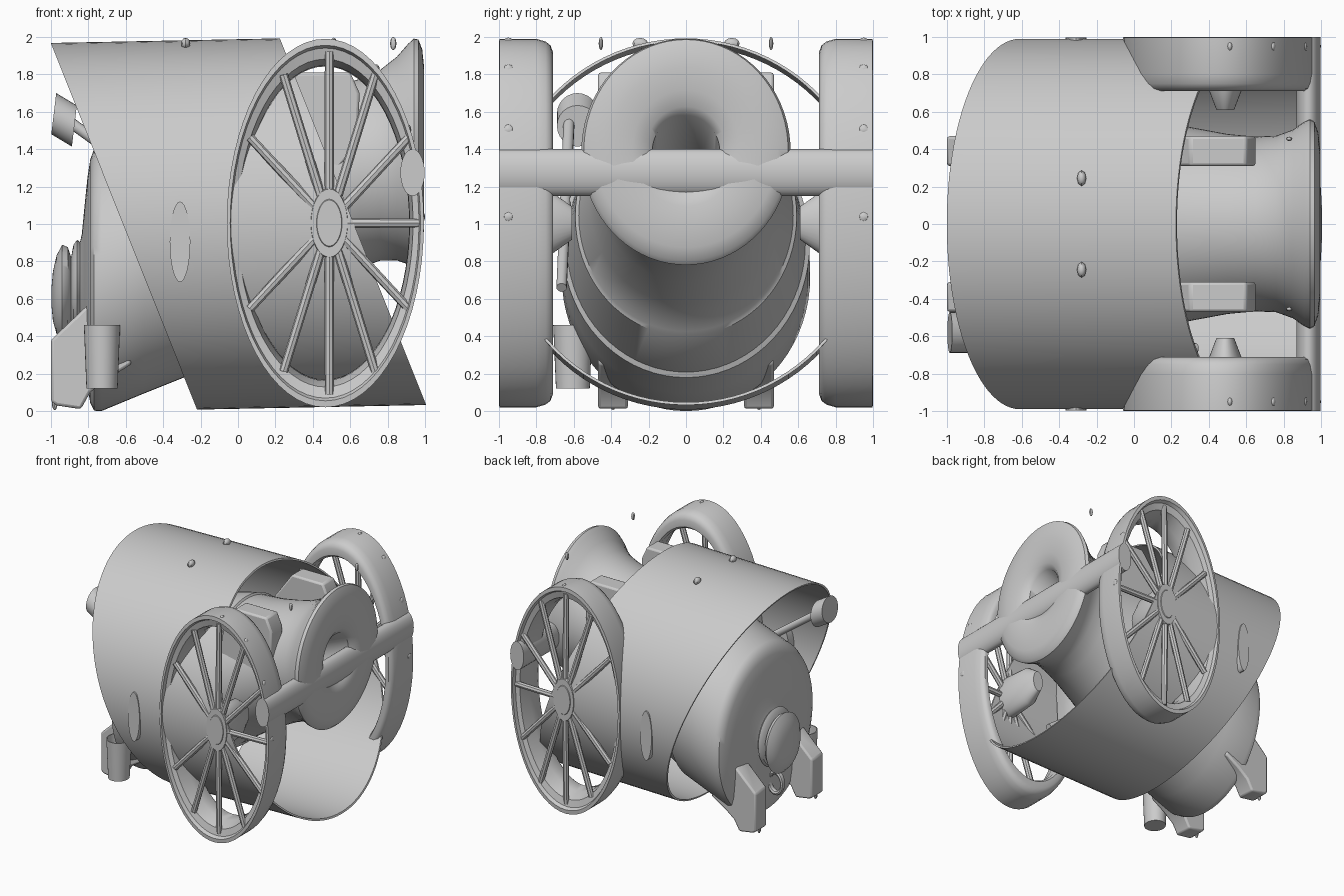
import bpy, bmesh, math
from mathutils import Vector

if "Cube" in bpy.data.objects:
    bpy.data.objects.remove(bpy.data.objects["Cube"])

grey = bpy.data.materials.new("plain grey")
grey.use_nodes = True
grey.diffuse_color = (0.6, 0.6, 0.6, 1)
grey.node_tree.nodes["Principled BSDF"].inputs["Base Color"].default_value = (0.6, 0.6, 0.6, 1)


def finish(name, bm, angle=40):
    bmesh.ops.recalc_face_normals(bm, faces=bm.faces[:])
    mesh = bpy.data.meshes.new(name)
    bm.to_mesh(mesh)
    bm.free()
    mesh.materials.append(grey)
    obj = bpy.data.objects.new(name, mesh)
    bpy.context.collection.objects.link(obj)
    bpy.ops.object.select_all(action='DESELECT')
    obj.select_set(True)
    bpy.context.view_layer.objects.active = obj
    bpy.ops.object.shade_smooth_by_angle(angle=math.radians(angle))
    return obj


def lathe(name, profile, place, sides=64, closed=False):
    """Spin (along, radius) pairs; place maps (along, u, v) to a point."""
    bm = bmesh.new()
    rings = []
    for a, r in profile:
        ring = []
        for i in range(sides):
            t = math.tau * i / sides
            ring.append(bm.verts.new(place(a, r * math.cos(t), r * math.sin(t))))
        rings.append(ring)
    pairs = list(zip(rings, rings[1:]))
    if closed:
        pairs.append((rings[-1], rings[0]))
    for p, q in pairs:
        for i in range(sides):
            j = (i + 1) % sides
            bm.faces.new((p[i], p[j], q[j], q[i]))
    if not closed:
        bm.faces.new(rings[0])
        bm.faces.new(rings[-1])
    return finish(name, bm)


def rod(name, start, end, r0, r1, sides=12):
    start, end = Vector(start), Vector(end)
    d = (end - start).normalized()
    u = d.orthogonal().normalized()
    v = d.cross(u)
    lathe(name, [(0, r0), ((end - start).length, r1)],
          lambda a, p, q: start + d * a + u * p + v * q, sides)


def bolt(name, centre, size):
    bm = bmesh.new()
    bmesh.ops.create_uvsphere(bm, u_segments=8, v_segments=6, radius=1)
    for v in bm.verts:
        v.co = Vector(centre) + Vector([c * s for c, s in zip(v.co, size)])
    finish(name, bm)


def slab(name, outline, y0, thickness):
    bm = bmesh.new()
    face = bm.faces.new([bm.verts.new((x, y0, z)) for x, z in outline])
    out = bmesh.ops.extrude_face_region(bm, geom=[face])
    moved = [g for g in out["geom"] if isinstance(g, bmesh.types.BMVert)]
    bmesh.ops.translate(bm, verts=moved, vec=(0, thickness, 0))
    bevel = finish(name, bm).modifiers.new("soft edges", 'BEVEL')
    bevel.width = 0.015
    bevel.segments = 2


# Tilted barrel with knob, domed breech, stepped body, flared lip and hollow bore
barrel = [(-0.997, 0.05), (-0.99, 0.13), (-0.97, 0.21), (-0.94, 0.255), (-0.91, 0.23),
          (-0.892, 0.17), (-0.88, 0.23), (-0.86, 0.25), (-0.845, 0.23), (-0.835, 0.27),
          (-0.82, 0.42), (-0.805, 0.56), (-0.79, 0.65), (-0.77, 0.7), (-0.73, 0.718),
          (-0.5, 0.715), (-0.29, 0.715), (-0.28, 0.69), (0.08, 0.64), (0.09, 0.62),
          (0.3, 0.56), (0.5, 0.52), (0.65, 0.505), (0.76, 0.51), (0.85, 0.545), (0.91, 0.59),
          (0.94, 0.605), (0.965, 0.59), (0.985, 0.53), (0.995, 0.43), (0.99, 0.31),
          (0.97, 0.23), (0.94, 0.195), (0.45, 0.185)]
lathe("barrel", barrel, lambda a, u, v: (a, u * 0.925, 1.01 + 0.4 * a + v), 72)

# Thin open sleeve, cut at a slant at both ends
sleeve = [(-0.61, 0.99), (0, 0.99), (0.615, 0.99), (0.615, 0.975), (0, 0.975), (-0.61, 0.975)]
lathe("sleeve", sleeve, lambda a, u, v: (a - 0.395 * v, u, 1.0 + 0.02 * a + v * 0.99), 96, True)

# Axle bar across the front
lathe("axle", [(-1, 1), (1, 1)], lambda a, u, v: (0.933 + u * 0.065, a, 1.275 + v * 0.125), 32)

WX, WZ, RX, RZ = 0.467, 1.005, 0.527, 0.985
rim = [(0.998, 1.0), (1.0, 0.965), (0.97, 0.95), (0.955, 0.89), (0.85, 0.855), (0.74, 0.85),
       (0.715, 0.87), (0.712, 0.93), (0.725, 0.965), (0.75, 0.985), (0.8, 1.0)]
hub = [(0.61, 0.09), (0.72, 0.17), (0.98, 0.19), (0.995, 0.185), (0.995, 0.13), (1.0, 0.125)]

for side, s in (("left", 1), ("right", -1)):
    # Squashed wheel: rim, hub and spokes
    def on_wheel(a, u, v, s=s):
        return (WX + u * RX, s * a, WZ + v * RZ)

    lathe(side + "_wheel_rim", rim, on_wheel, 64, True)
    lathe(side + "_wheel_hub", hub, lambda a, u, v: on_wheel(a, u + 0.04, v), 32)
    for i in range(12):
        t = math.tau * i / 12
        c, n = math.cos(t), math.sin(t)
        # The rearmost spoke would lie inside the sleeve wall
        if i != 6:
            rod(side + "_spoke", on_wheel(0.968, 0.14 * c + 0.04, 0.14 * n),
                on_wheel(0.955, 0.93 * c + 0.04, 0.93 * n), 0.026, 0.024, 8)
    # Bolts on the tyre, sleeve and above the lip
    for deg in (2, 31, 58, 85):
        t = math.radians(deg)
        bolt(side + "_rim_bolt", on_wheel(0.95, 0.98 * math.cos(t), 0.98 * math.sin(t)),
             (0.017, 0.03, 0.03))
    bolt(side + "_sleeve_bolt", (-0.28, s * 0.245, 1.965), (0.025, 0.042, 0.03))
    bolt(side + "_lip_bolt", (0.83, s * 0.455, 1.965), (0.017, 0.012, 0.035))
    # Flat boss on the sleeve flank
    lathe(side + "_boss", [(0.9, 1), (0.996, 1)],
          lambda a, u, v: (-0.31 + u * 0.055, s * a, 0.905 + v * 0.215), 32)

    # Carriage brackets: trail end under the breech, cheek beside the neck
    slab(side + "_trail", [(-1, 0.05), (-0.97, 0.03), (-0.84, 0.01), (-0.79, 0.1), (-0.7, 0.17),
                           (-0.57, 0.25), (-0.6, 0.6), (-0.79, 0.58), (-1, 0.38)],
         s * 0.31, s * 0.16)
    slab(side + "_cheek", [(0, 1.2), (0.5, 1.25), (0.64, 1.42), (0.65, 1.7), (0.6, 1.81),
                           (0.3, 1.81), (0, 1.4)], s * 0.31, s * 0.16)
    bolt(side + "_trail_pin", (-0.98, s * 0.39, 0.04), (0.015, 0.015, 0.035))

# Towing ring between the trail ends
tube = [math.tau * k / 8 for k in range(8)]
lathe("towing_ring", [(0.025 * math.cos(t), 0.09 + 0.022 * math.sin(t)) for t in tube],
      lambda a, u, v: (-0.87 + u * 0.7, a, 0.27 + v), 24, True)

# Hanging open bucket
lathe("bucket", [(0.12, 0.86), (0.46, 1), (0.46, 0.92), (0.18, 0.8)],
      lambda a, u, v: (-0.727 + u * 0.097, -0.605 + v * 0.105, a), 32)

# Rammer: pole and fat slanted head
rod("rammer_pole", (-0.92, -0.625, 1.56), (0.33, -0.665, 0.66), 0.03, 0.028)
lathe("rammer_head", [(0, 0.11), (0.11, 0.11)],
      lambda a, u, v: (-0.985 + a + v * 0.12, -0.58 + u, 1.59 - 0.6 * a + v), 24)
